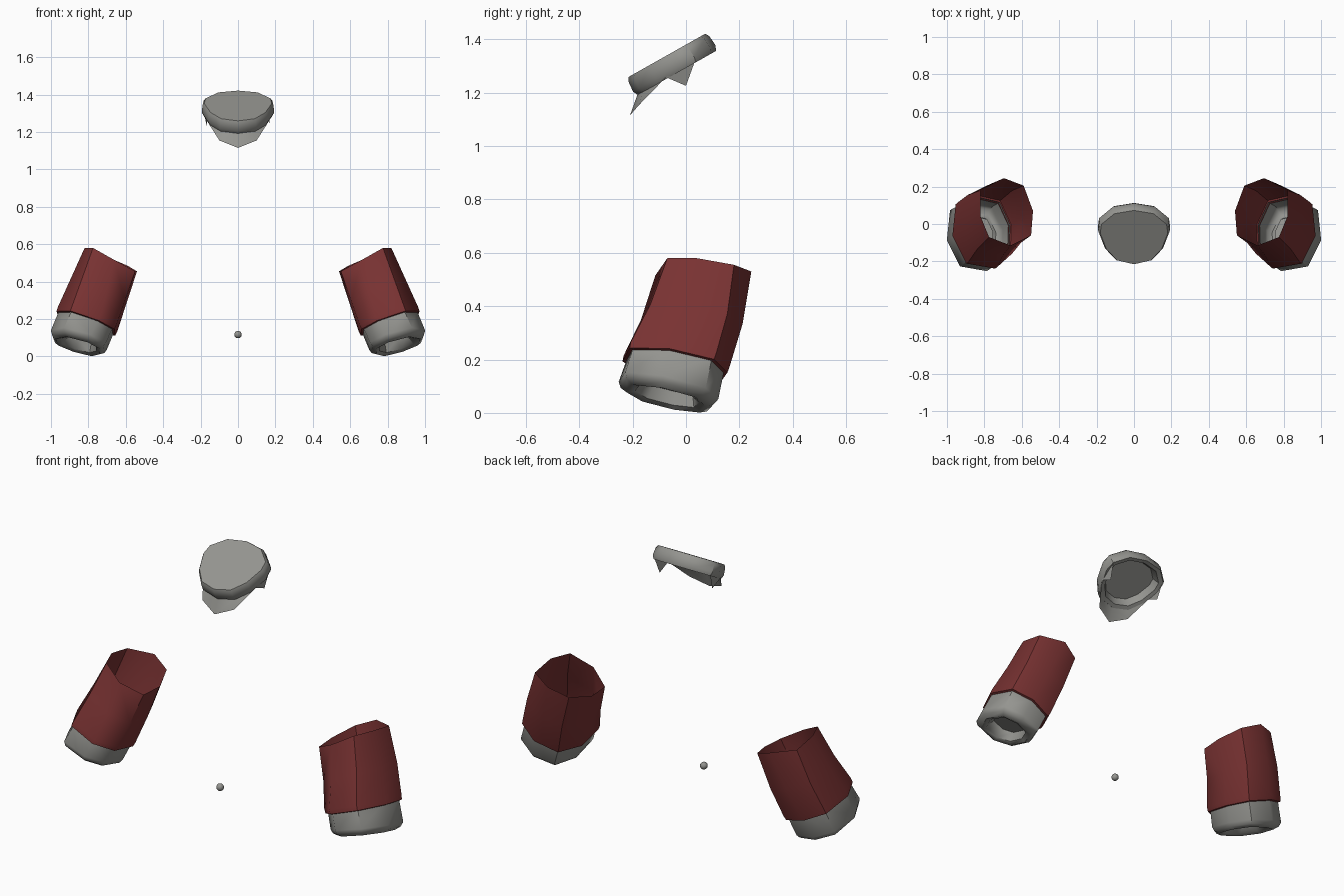
import bpy, bmesh, math
from mathutils import Vector

if "Cube" in bpy.data.objects:
    bpy.data.objects.remove(bpy.data.objects["Cube"])


def material(name, rgb):
    m = bpy.data.materials.new(name)
    m.diffuse_color = (*rgb, 1)
    m.use_nodes = True
    m.node_tree.nodes["Principled BSDF"].inputs["Base Color"].default_value = m.diffuse_color
    return m


RED = material("dark red cloth", (0.19, 0.032, 0.032))
GREY = material("warm grey", (0.30, 0.30, 0.28))


def finish(obj, mat, angle=40):
    obj.data.materials.append(mat)
    bpy.ops.object.select_all(action='DESELECT')
    obj.select_set(True)
    bpy.context.view_layer.objects.active = obj
    bpy.ops.object.shade_smooth_by_angle(angle=math.radians(angle))
    return obj


def loft(name, rings, mat, cap_start=False, cap_end=False, closed=True, angle=40):
    """Skin a list of equal-length point loops."""
    bm = bmesh.new()
    loops = [[bm.verts.new(p) for p in r] for r in rings]
    n = len(loops[0])
    for a, b in zip(loops, loops[1:]):
        for i in range(n if closed else n - 1):
            j = (i + 1) % n
            bm.faces.new((a[i], a[j], b[j], b[i]))
    if cap_start:
        bm.faces.new(loops[0])
    if cap_end:
        bm.faces.new(loops[-1])
    bmesh.ops.recalc_face_normals(bm, faces=bm.faces)
    mesh = bpy.data.meshes.new(name)
    bm.to_mesh(mesh)
    bm.free()
    obj = bpy.data.objects.new(name, mesh)
    bpy.context.collection.objects.link(obj)
    return finish(obj, mat, angle)


# Sleeve outlines: shoulder opening and wrist hem
RIM = [(.695, .245, .53), (.82, .18, .555), (.82, .04, .58), (.775, -.07, .58),
       (.66, -.115, .515), (.55, -.06, .455), (.54, .07, .455), (.59, .205, .485)]
HEM_XY = [(.84, .16), (.95, .11), (.968, -.06), (.893, -.21),
          (.74, -.237), (.655, -.16), (.65, 0), (.71, .13)]
HEM_C = Vector((.81, -.04, .19))


def hem_ring(scale, centre=HEM_C, sx=.37, sy=-.2):
    """Hem outline scaled about a centre on a sloping plane."""
    out = []
    for x, y in HEM_XY:
        dx, dy = (x - HEM_C.x) * scale, (y - HEM_C.y) * scale
        out.append(centre + Vector((dx, dy, sx * dx + sy * dy)))
    return out


def mirrored(rings, side):
    return [[Vector((p[0] * side, p[1], p[2])) for p in r] for r in rings]


axis = Vector((-.38, .25, .89))
hem_top = hem_ring(1.0, HEM_C + axis * .012)
middle = [Vector(a).lerp(b, .45) + Vector((0, .012, 0)) for a, b in zip(hem_top, RIM)]
sleeve_rings = [RIM, middle, hem_top, hem_ring(.99, HEM_C - axis * .012),
                hem_ring(.9, HEM_C - axis * .016)]

# Cuff: outer wall, rounded lip, recessed palm opening
low = Vector((.852, -.067, .09))
tip = Vector((.857, -.075, .055))
cuff_rings = [hem_ring(.92, HEM_C),
              hem_ring(.94, low, .3, -.25),
              hem_ring(.88, low.lerp(tip, .6), .3, -.25),
              hem_ring(.74, tip, .3, -.25),
              hem_ring(.6, tip + axis * .01, .3, -.25),
              hem_ring(.5, tip + axis * .06, .3, -.25)]

for side, tag in ((1, "right"), (-1, "left")):
    loft(tag + "_sleeve", mirrored(sleeve_rings, side), RED, angle=50)
    loft(tag + "_cuff", mirrored(cuff_rings, side), GREY, cap_end=True, angle=50)

# Tilted rounded cap with a hollow underside
HALF = [(0, .078), (.11, .06), (.183, 0), (.19, -.05), (.155, -.14), (.095, -.203), (0, -.225)]
OUTLINE = HALF + [(-x, y) for x, y in HALF[-2:0:-1]]
normal = Vector((0, -.49, .87))


def cap_point(x, y, scale, drop):
    y = -.07 + (y + .07) * scale
    return Vector((x * scale, y, 1.385 + .563 * y)) - normal * drop


def cap_ring(scale, drop):
    return [cap_point(x, y, scale, drop) for x, y in OUTLINE]


loft("cap", [cap_ring(s, d) for s, d in
             ((.86, .004), (.95, .004), (1, .02), (1.02, .06), (.97, .08),
              (.84, .075), (.74, .035))],
     GREY, cap_start=True, cap_end=True, angle=35)

# Pointed flap hanging under the front of the cap
lower = [(.165, 0, 1.226), (.165, -.075, 1.258), (.1, -.175, 1.155), (0, -.21, 1.115)]
upper = [cap_point(x, y, .95, .075) for x, y in HALF[2:4] + HALF[5:]]
mirror = lambda pts: [Vector((-p[0], p[1], p[2])) for p in pts[-2::-1]]
loft("chin_flap", [upper + mirror(upper), [Vector(p) for p in lower] + mirror(lower)],
     GREY, closed=False, angle=30)

# Small round button
bpy.ops.mesh.primitive_uv_sphere_add(segments=16, ring_count=10, radius=.02,
                                     location=(0, -.16, .117))
button = bpy.context.object
button.name = "button"
finish(button, GREY)
